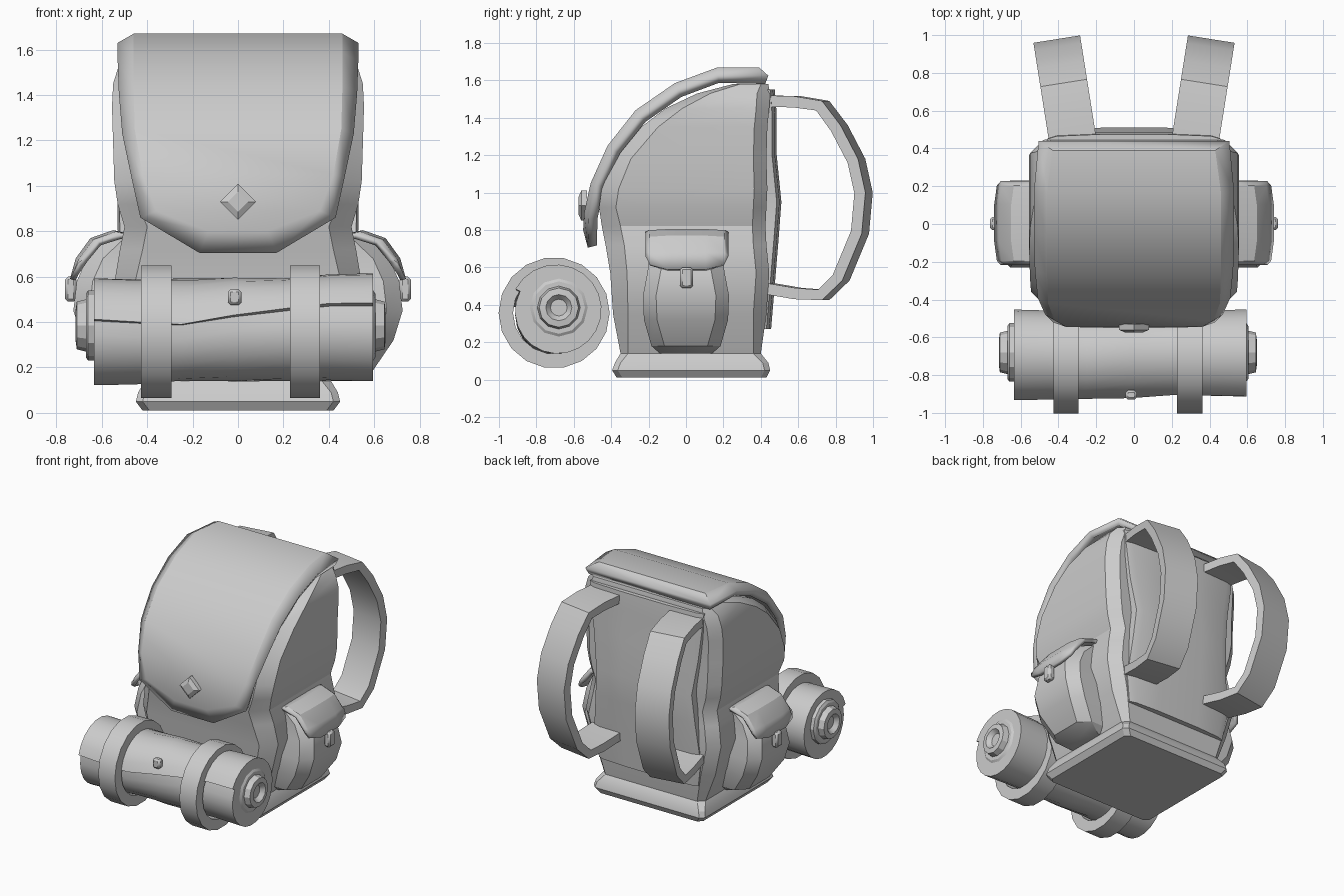
import bpy, bmesh
from math import sin, cos, pi, asin, radians
from mathutils import Vector, Matrix

if "Cube" in bpy.data.objects:
    bpy.data.objects.remove(bpy.data.objects["Cube"])


def make(name, verts, faces, out=None, thick=0):
    """Mesh object; 'out' gives the outward direction of an open shell."""
    bm = bmesh.new()
    vs = [bm.verts.new(v) for v in verts]
    for f in faces:
        bm.faces.new([vs[i] for i in f])
    bmesh.ops.recalc_face_normals(bm, faces=bm.faces)
    if out:
        bm.normal_update()
        if sum(f.normal.dot(Vector(out)) * f.calc_area() for f in bm.faces) < 0:
            bmesh.ops.reverse_faces(bm, faces=bm.faces)
    me = bpy.data.meshes.new(name)
    bm.to_mesh(me)
    bm.free()
    ob = bpy.data.objects.new(name, me)
    bpy.context.collection.objects.link(ob)
    if thick:
        m = ob.modifiers.new("thickness", 'SOLIDIFY')
        m.thickness, m.offset = thick, -1
    bpy.ops.object.select_all(action='DESELECT')
    bpy.context.view_layer.objects.active = ob
    ob.select_set(True)
    bpy.ops.object.shade_smooth_by_angle(angle=radians(28))
    return ob


def loft(name, rings, wrap=False):
    """Skin closed rings; cap the ends, or wrap last to first."""
    n, m = len(rings[0]), len(rings)
    faces = [(i * n + k, i * n + (k + 1) % n,
              (i + 1) % m * n + (k + 1) % n, (i + 1) % m * n + k)
             for i in range(m if wrap else m - 1) for k in range(n)]
    if not wrap:
        faces += [tuple(range(n)), tuple(range((m - 1) * n, m * n))]
    return make(name, [p for r in rings for p in r], faces)


def buckle(name, size, loc):
    x, y, z = (s / 2 for s in size)
    ob = loft(name, [[(-x, -y, k), (x, -y, k), (x, y, k), (-x, y, k)] for k in (-z, z)])
    ob.location = loc
    b = ob.modifiers.new("bevel", 'BEVEL')
    b.width, b.segments = min(size) * 0.25, 1
    return ob


# Main sack: z, half width, front y, back y, front chamfer
sack = [(0.01, .42, -.37, .43, .03), (.05, .45, -.395, .45, .03), (.09, .44, -.38, .44, .03),
        (.14, .41, -.35, .40, .04), (.35, .49, -.39, .43, .08), (.57, .545, -.405, .445, .09),
        (.72, .52, -.43, .43, .10), (.82, .50, -.45, .425, .10), (.92, .53, -.465, .43, .09),
        (1.02, .545, -.45, .435, .09), (1.18, .55, -.385, .43, .09), (1.35, .555, -.24, .435, .09),
        (1.45, .55, -.11, .445, .09), (1.53, .525, .06, .45, .07), (1.58, .48, .25, .44, .04)]
rings = []
for z, w, f, b, c in sack:
    d = min(.07, c)
    rings.append([(-w, f + c, z), (-w + c, f, z), (w - c, f, z), (w, f + c, z),
                  (w, b - d, z), (w - d, b, z), (-w + d, b, z), (-w, b - d, z)])
loft("main_sack", rings)

# Padded back panel, narrow in the middle
pad = [(.27, .40, .455), (.45, .43, .47), (.75, .40, .495), (.95, .385, .51),
       (1.2, .42, .485), (1.42, .45, .485), (1.55, .46, .475)]
loft("back_panel", [[(-w, .36, z), (-w, y - .025, z), (-w + .05, y - .01, z), (-.17, y, z),
                     (.17, y, z), (w - .05, y - .01, z), (w, y - .025, z), (w, .36, z)]
                    for z, w, y in pad])

# Lid: raised panel (y, z, half width) then sloping rim (y, z, half width)
lid = [(.39, 1.67, .43, .44, 1.625, .505), (.17, 1.67, .46, .17, 1.63, .53),
       (-.06, 1.585, .46, -.045, 1.55, .53), (-.27, 1.44, .46, -.245, 1.41, .525),
       (-.42, 1.25, .455, -.39, 1.23, .51), (-.51, 1.05, .42, -.48, 1.04, .47),
       (-.545, .89, .36, -.52, .86, .43), (-.55, .80, .13, -.525, .705, .17)]
v = []
for yi, zi, wi, yo, zo, wo in lid:
    v += [(-wo, yo, zo), (-wi, yi, zi), (wi, yi, zi), (wo, yo, zo)]
f = [(4 * i + k, 4 * i + k + 1, 4 * i + k + 5, 4 * i + k + 4)
     for i in range(len(lid) - 1) for k in range(3)]
f += [(0, 1, 2, 3), (28, 29, 30, 31)]
make("lid", v, f, out=(0, -1, 1), thick=.05)

# Diamond stud on the lid
loft("lid_stud", [[(0, y, .93 - r), (r, y, .93), (0, y, .93 + r), (-r, y, .93)]
                  for r, y in ((.08, -.53), (.08, -.56), (.045, -.575))])

# Side pockets with flap and buckle
pocket = [(.14, .50, .14), (.18, .59, .185), (.32, .685, .225), (.45, .725, .23),
          (.58, .71, .205), (.68, .665, .195), (.76, .58, .195), (.785, .50, .195)]
flap = [(.46, .785), (.55, .805), (.65, .77), (.715, .68), (.74, .59)]
cols = [(-.222, .05), (-.20, .02), (-.1, 0), (.1, 0), (.20, .02), (.222, .05)]
for s, side in ((1, "right"), (-1, "left")):
    loft(side + "_pocket", [[(s * .3, -h, z), (s * (x - .07), -h, z), (s * x, .07 - h, z),
                             (s * x, h - .07, z), (s * (x - .07), h, z), (s * .3, h, z)]
                            for z, x, h in pocket])
    v = []
    for i, (x, z) in enumerate(flap):
        for y, d in cols:
            lift = d * 1.4 if i == 4 else 0
            v.append((s * (x - d * .7), y + .005, z + lift - d * (.3 if i < 3 else 0)))
    f = [(6 * i + k, 6 * i + k + 1, 6 * i + k + 7, 6 * i + k + 6)
         for i in range(4) for k in range(5)]
    make(side + "_pocket_flap", v, f, out=(s, 0, 1), thick=.025)
    buckle(side + "_pocket_buckle", (.05, .07, .11), (s * .737, .003, .545))

# Shoulder straps: a flat band along a side profile, splayed outwards
path = [Vector(p) for p in ((.42, 1.52), (.6, 1.515), (.75, 1.49), (.85, 1.36), (.945, 1.18),
                            (.985, 1.0), (.965, .78), (.86, .53), (.75, .425), (.6, .43), (.42, .46))]
for s, side in ((1, "right"), (-1, "left")):
    rings = []
    turn = Matrix.Translation((s * .33, .48, 0)) @ Matrix.Rotation(-s * radians(9), 4, 'Z')
    for i, p in enumerate(path):
        t = (path[min(i + 1, len(path) - 1)] - path[max(i - 1, 0)]).normalized()
        q = p + Vector((t.y, -t.x)) * .06
        rings.append([turn @ Vector((x, a.x - .48, a.y))
                      for x, a in ((-.125, p), (.125, p), (.125, q), (-.125, q))])
    loft(side + "_shoulder_strap", rings)

# Bedroll: a spiral cross-section whose loose edge wanders along the front
CY, CZ = -.69, .36
roll = [(-.635, .42, 1.0, -.01), (-.45, .41, .98, -.01), (-.25, .39, .95, 0), (-.02, .43, .97, 0),
        (.2, .46, .95, 0), (.4, .47, .98, .01), (.595, .47, 1.0, .01)]
rings = []
for x, ze, k, dz in roll:
    a0 = asin((ze - CZ) / .24)
    rings.append([(x, CY - k * (.25 - .028 * j / 22) * cos(a0 + 2 * pi * j / 22),
                   CZ + dz + k * (.25 - .028 * j / 22) * sin(a0 + 2 * pi * j / 22))
                  for j in range(23)])
loft("bedroll", rings)
buckle("bedroll_toggle", (.06, .05, .07), (.0 - .015, CY - .215, .51))

# Stepped coils at the bedroll ends
coil = [(-.03, .155), (.035, .155), (.045, .14), (.045, .115), (.085, .105), (.09, .07), (.06, .045)]
for s, base, side in ((1, .56, "right"), (-1, -.625, "left")):
    loft(side + "_bedroll_coil", [[(base + s * x, -.68 + r * cos(2 * pi * j / 12),
                                    .385 + r * sin(2 * pi * j / 12)) for j in range(12)]
                                  for x, r in coil])

# Straps holding the bedroll
for x, side in ((.295, "right"), (-.36, "left")):
    rings = []
    for j in range(18):
        a = 2 * pi * j / 18
        rings.append([(x + dx, -.705 + r * cos(a), .357 + r * sin(a))
                      for dx, r in ((-.067, .297), (.067, .297), (.067, .22), (-.067, .22))])
    loft(side + "_bedroll_strap", rings, wrap=True)
